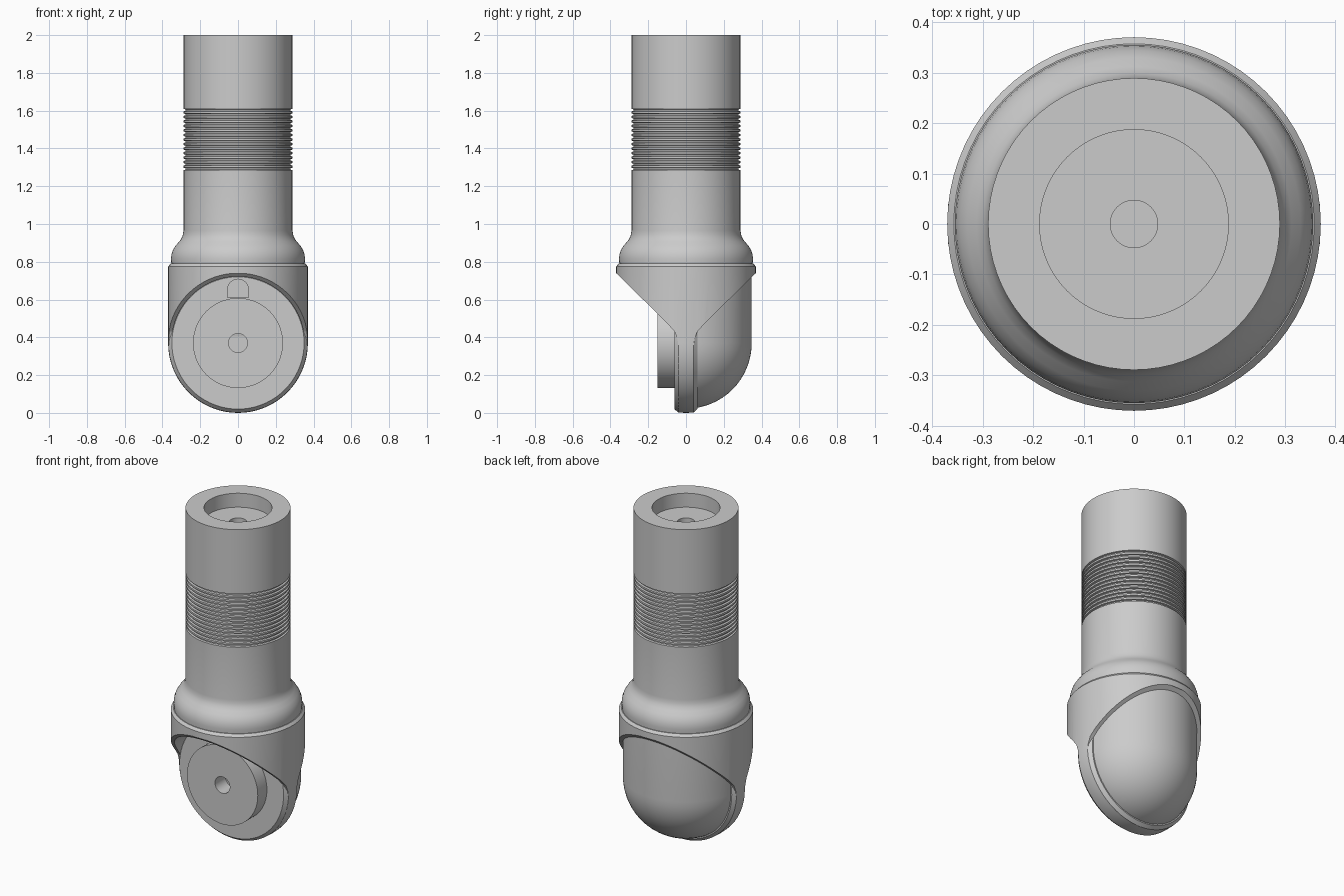
import bpy
import bmesh
from math import sin, cos, pi, radians
from mathutils import Vector

SEGMENTS = 72
R = 0.37          # outer radius, also the height of the joint axis

if "Cube" in bpy.data.objects:
    bpy.data.objects.remove(bpy.data.objects["Cube"], do_unlink=True)

grey = bpy.data.materials.new("plain_grey")
grey.use_nodes = True
grey.diffuse_color = (0.6, 0.6, 0.6, 1)
grey.node_tree.nodes["Principled BSDF"].inputs["Base Color"].default_value = (0.6, 0.6, 0.6, 1)


def finish(bm, name):
    bmesh.ops.recalc_face_normals(bm, faces=bm.faces)
    mesh = bpy.data.meshes.new(name)
    bm.to_mesh(mesh)
    bm.free()
    mesh.materials.append(grey)
    obj = bpy.data.objects.new(name, mesh)
    bpy.context.collection.objects.link(obj)
    return obj


def activate(obj):
    bpy.ops.object.select_all(action="DESELECT")
    obj.select_set(True)
    bpy.context.view_layer.objects.active = obj


def smooth(obj):
    activate(obj)
    bpy.ops.object.shade_smooth_by_angle(angle=radians(30))


def lathe(name, profile, along_y=False, keep_back=False):
    """Spin (radius, height) points; along_y spins them about the joint axis."""
    bm = bmesh.new()
    rings = []
    for r, h in profile:
        ring = []
        for i in range(1 if r == 0 else SEGMENTS):
            a = 2 * pi * i / SEGMENTS
            p = (r * cos(a), h, R + r * sin(a)) if along_y else (r * cos(a), r * sin(a), h)
            ring.append(bm.verts.new(p))
        rings.append(ring)
    for low, high in zip(rings, rings[1:]):
        for i in range(SEGMENTS):
            j = (i + 1) % SEGMENTS
            corners = [low[i % len(low)], low[j % len(low)],
                       high[j % len(high)], high[i % len(high)]]
            bm.faces.new(list(dict.fromkeys(corners)))
    if keep_back:
        bmesh.ops.bisect_plane(bm, geom=bm.verts[:] + bm.edges[:] + bm.faces[:],
                               plane_co=(0, 0, 0), plane_no=(0, 1, 0), clear_inner=True)
    return finish(bm, name)


def prism(name, points, offset):
    """Extrude a closed 3D outline by an offset."""
    bm = bmesh.new()
    face = bm.faces.new([bm.verts.new(p) for p in points])
    extruded = bmesh.ops.extrude_face_region(bm, geom=[face], use_keep_orig=True)
    moved = [v for v in extruded["geom"] if isinstance(v, bmesh.types.BMVert)]
    bmesh.ops.translate(bm, verts=moved, vec=Vector(offset))
    return finish(bm, name)


def boolean(obj, cutter, operation):
    activate(obj)
    mod = obj.modifiers.new("cut", "BOOLEAN")
    mod.operation = operation
    mod.solver = "EXACT"
    mod.object = cutter
    bpy.ops.object.modifier_apply(modifier=mod.name)


def round_bottom(r, steps=16):
    """Profile of a hemisphere resting below the joint axis."""
    arc = [(r * sin(pi / 2 * i / steps), R - r * cos(pi / 2 * i / steps))
           for i in range(1, steps + 1)]
    return [(0, R - r)] + arc


# Upper tube with flared base, ribbed grip and stepped socket
tube_profile = [(0, 0.78), (0.352, 0.78), (0.355, 0.815), (0.352, 0.84), (0.344, 0.864),
                (0.330, 0.886), (0.312, 0.906), (0.299, 0.924), (0.292, 0.943), (0.289, 0.965)]
ribs, start, end = 14, 1.285, 1.62
pitch = (end - start) / ribs
for i in range(ribs):
    z = start + i * pitch
    tube_profile += [(0.289, z), (0.279, z + 0.003),
                     (0.279, z + pitch * 0.45), (0.289, z + pitch * 0.55)]
tube_profile += [(0.289, 2), (0.187, 2), (0.187, 1.915), (0.047, 1.915), (0.047, 1.8), (0, 1.8)]
tube = lathe("upper_tube", tube_profile)

# Joint housing: round-bottomed sleeve trimmed by a funnel-shaped side outline
housing = lathe("joint_housing", round_bottom(R) + [(R, 0.775), (0.357, 0.79), (0, 0.79)])
half = [(0.04, -0.1), (0.04, 0.35), (0.045, 0.39), (0.06, 0.43), (0.1, 0.475),
        (0.367, 0.737), (0.5, 0.74), (0.5, 0.9)]
outline = [(-0.5, y, z) for y, z in half] + [(-0.5, -y, z) for y, z in reversed(half)]
trim = prism("side_trim", outline, (1, 0, 0))
boolean(housing, trim, "INTERSECT")
recess = lathe("recess_cutter", [(0, -0.6), (0.352, -0.6), (0.352, -0.055), (0, -0.055)], along_y=True)
boolean(housing, recess, "DIFFERENCE")

# Bevelled joint plate with the round hub and its bore on the front
hub = lathe("joint_plate_and_hub",
            [(0, -0.05), (0.05, -0.05), (0.05, -0.15), (0.238, -0.15), (0.238, -0.062),
             (0.35, -0.062), (0.368, -0.04), (0.368, 0.04), (0.35, 0.06), (0, 0.06)], along_y=True)

# Round-topped key slot above the hub
slot = [(0.056 * cos(pi * i / 12), -0.1, 0.652 + 0.056 * sin(pi * i / 12)) for i in range(13)]
slot += [(-0.056, -0.1, 0.612), (0.056, -0.1, 0.612)]
slot_cutter = prism("slot_cutter", slot, (0, 0.08, 0))
for part in (housing, hub):
    boolean(part, slot_cutter, "DIFFERENCE")

# Rounded rear cover
cover = lathe("rear_cover", round_bottom(0.348) + [(0.348, 0.75), (0, 0.75)], keep_back=True)

for helper in (trim, recess, slot_cutter):
    bpy.data.objects.remove(helper, do_unlink=True)
for part in (tube, housing, hub, cover):
    smooth(part)
